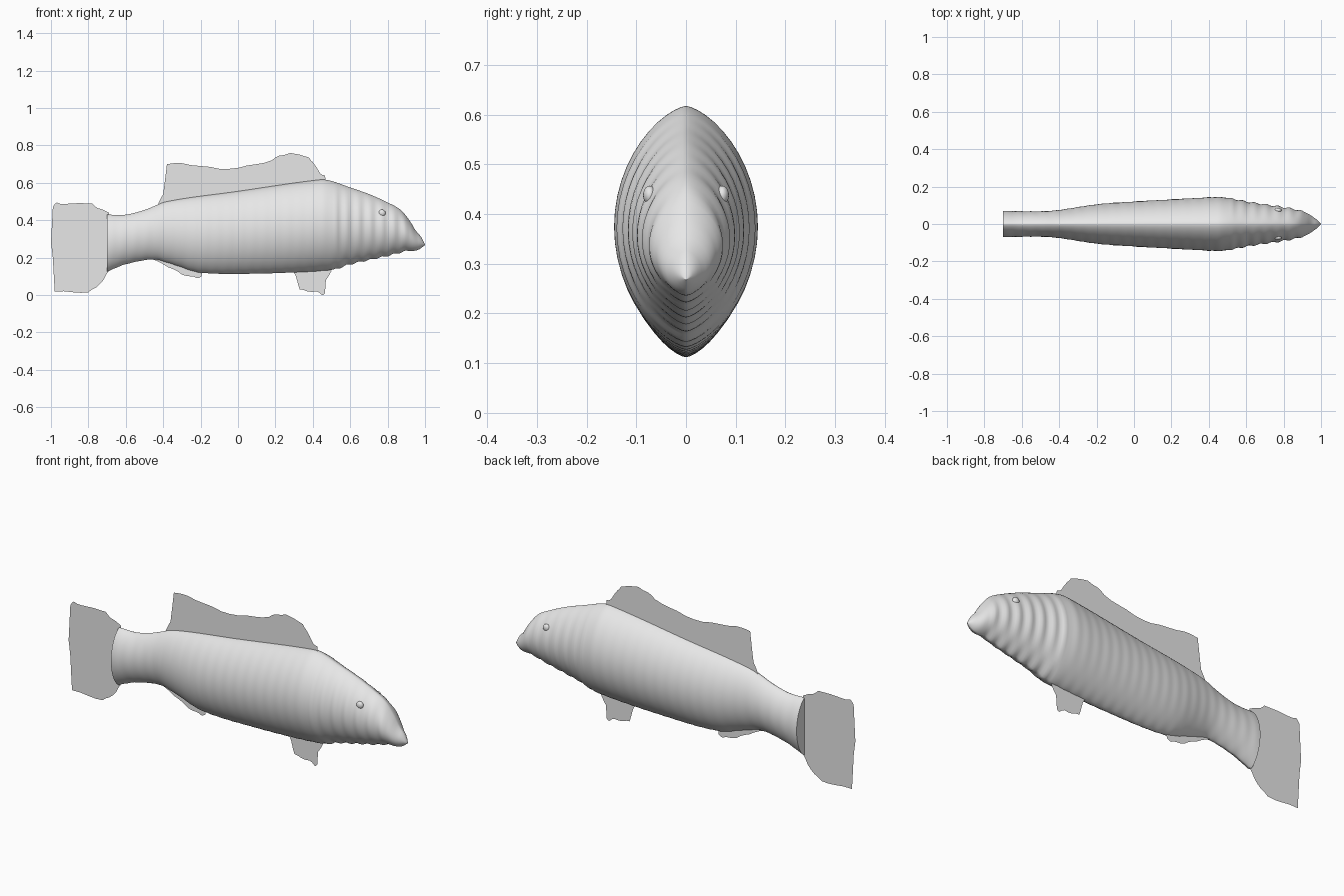
import bpy, bmesh, math

default_cube = bpy.data.objects.get("Cube")
if default_cube:
    bpy.data.objects.remove(default_cube, do_unlink=True)


def make_material(name, value):
    material = bpy.data.materials.new(name)
    colour = (value, value, value, 1)
    material.diffuse_color = colour
    material.use_nodes = True
    for node in material.node_tree.nodes:
        if node.type == "BSDF_PRINCIPLED":
            node.inputs["Base Color"].default_value = colour
    return material


def make_object(name, bm, material, smooth_angle=None):
    mesh = bpy.data.meshes.new(name)
    bm.to_mesh(mesh)
    bm.free()
    obj = bpy.data.objects.new(name, mesh)
    bpy.context.collection.objects.link(obj)
    mesh.materials.append(material)
    if smooth_angle:
        bpy.ops.object.select_all(action="DESELECT")
        obj.select_set(True)
        bpy.context.view_layer.objects.active = obj
        bpy.ops.object.shade_smooth_by_angle(angle=math.radians(smooth_angle))
    return obj


def sample(profile, x):
    """Smooth curve through the points of a profile."""
    last = len(profile) - 1

    def slope(k):
        a, b = profile[max(k - 1, 0)], profile[min(k + 1, last)]
        return (b[1] - a[1]) / (b[0] - a[0])

    i = 0
    while i < last - 1 and x > profile[i + 1][0]:
        i += 1
    (start, low), (end, high) = profile[i], profile[i + 1]
    span = end - start
    t = min(max((x - start) / span, 0), 1)
    ease = t * t * (3 - 2 * t)
    return (low + (high - low) * ease
            + span * slope(i) * t * (1 - t) ** 2
            - span * slope(i + 1) * t * t * (1 - t))


body_grey = make_material("body light grey", 0.8)
fin_grey = make_material("fin light grey", 0.8)

# Body outlines along the length: back, belly and half width
back = [(-.7, .43), (-.6, .43), (-.5, .455), (-.38, .5), (0, .555), (.44, .617), (.5, .61),
        (.6, .575), (.7, .54), (.8, .495), (.87, .455), (.92, .395), (.95, .345), (.98, .31), (1, .27)]
belly = [(-.7, .125), (-.6, .165), (-.45, .19), (-.35, .165), (-.2, .12), (.1, .115),
         (.5, .135), (.6, .165), (.8, .21), (.9, .235), (.96, .24), (1, .268)]
width = [(-.7, .07), (-.45, .07), (-.2, .105), (0, .12), (.3, .137), (.45, .144), (.52, .137),
         (.6, .12), (.8, .09), (.88, .074), (.93, .056), (.96, .035), (.98, .022), (1, .002)]

# Body: lens-shaped rings lofted from the tail stump to the snout
SIDES, STATIONS = 48, 150
bm = bmesh.new()
rings = []
for s in range(STATIONS + 1):
    x = -.7 + 1.7 * s / STATIONS
    top, bottom, half = (sample(p, x) for p in (back, belly, width))
    # shallow folds, stronger on the head
    fold = .002 * math.sin(x * 100) * (2 if .52 < x < .9 else .4)
    half = max(half + (fold if x < .96 else 0), .001)
    ring = []
    for k in range(SIDES):
        a = math.tau * k / SIDES
        side = math.copysign(abs(math.cos(a)) ** 1.35, math.cos(a))
        lift = (top + bottom) / 2 + (top - bottom) / 2 * math.sin(a)
        if math.sin(a) < 0:
            lift -= fold * math.sin(a)
        ring.append(bm.verts.new((x, half * side, lift)))
    rings.append(ring)
for r, q in zip(rings, rings[1:]):
    for k in range(SIDES):
        n = (k + 1) % SIDES
        bm.faces.new((r[k], r[n], q[n], q[k]))
bm.faces.new(rings[0])
bm.faces.new(rings[-1])
bmesh.ops.recalc_face_normals(bm, faces=bm.faces)
make_object("body", bm, body_grey, 40)

# Eyes: low bumps on both sides of the head
for name, sign in (("left_eye", 1), ("right_eye", -1)):
    bm = bmesh.new()
    bmesh.ops.create_uvsphere(bm, u_segments=20, v_segments=12, radius=.019)
    bmesh.ops.scale(bm, vec=(1, .7, 1), verts=bm.verts)
    bmesh.ops.translate(bm, vec=(.77, sign * .073, .438), verts=bm.verts)
    make_object(name, bm, body_grey, 40)


# Fins: thin sheets with ragged edges, leaning slightly to one side
def make_fin(name, outline, lean=.003):
    points = []
    for i, (a, b) in enumerate(zip(outline, outline[1:])):
        points += [a, ((a[0] + b[0]) / 2, (a[1] + b[1]) / 2 + .003 * (-1) ** i)]
    points.append(outline[-1])
    bm = bmesh.new()
    face = bm.faces.new([bm.verts.new((x, lean, z)) for x, z in points])
    face.normal_update()
    if face.normal.y > 0:
        face.normal_flip()
    bmesh.ops.triangulate(bm, faces=bm.faces)
    make_object(name, bm, fin_grey)


make_fin("dorsal_fin", [
    (-.43, .48), (-.4, .54), (-.38, .7), (-.3, .705), (-.2, .69), (-.1, .675), (0, .68),
    (.1, .7), (.18, .72), (.22, .745), (.28, .76), (.38, .735), (.4, .71), (.44, .65),
    (.465, .64), (.47, .6), (0, .54)])
make_fin("tail_fin", [
    (-.69, .44), (-.75, .465), (-.78, .49), (-.93, .487), (-.97, .495), (-.99, .47), (-1, .28),
    (-.99, .2), (-.98, .02), (-.88, .015), (-.8, .015), (-.76, .04), (-.72, .08), (-.69, .13)])
make_fin("pelvic_fin", [
    (.29, .13), (.31, .1), (.33, .03), (.37, .02), (.42, .02), (.45, 0), (.465, .01),
    (.47, .08), (.5, .13), (.4, .15)])
make_fin("anal_fin", [
    (-.47, .195), (-.4, .165), (-.35, .14), (-.3, .11), (-.25, .1), (-.22, .09), (-.195, .1),
    (-.19, .13), (-.3, .17), (-.4, .2)])
